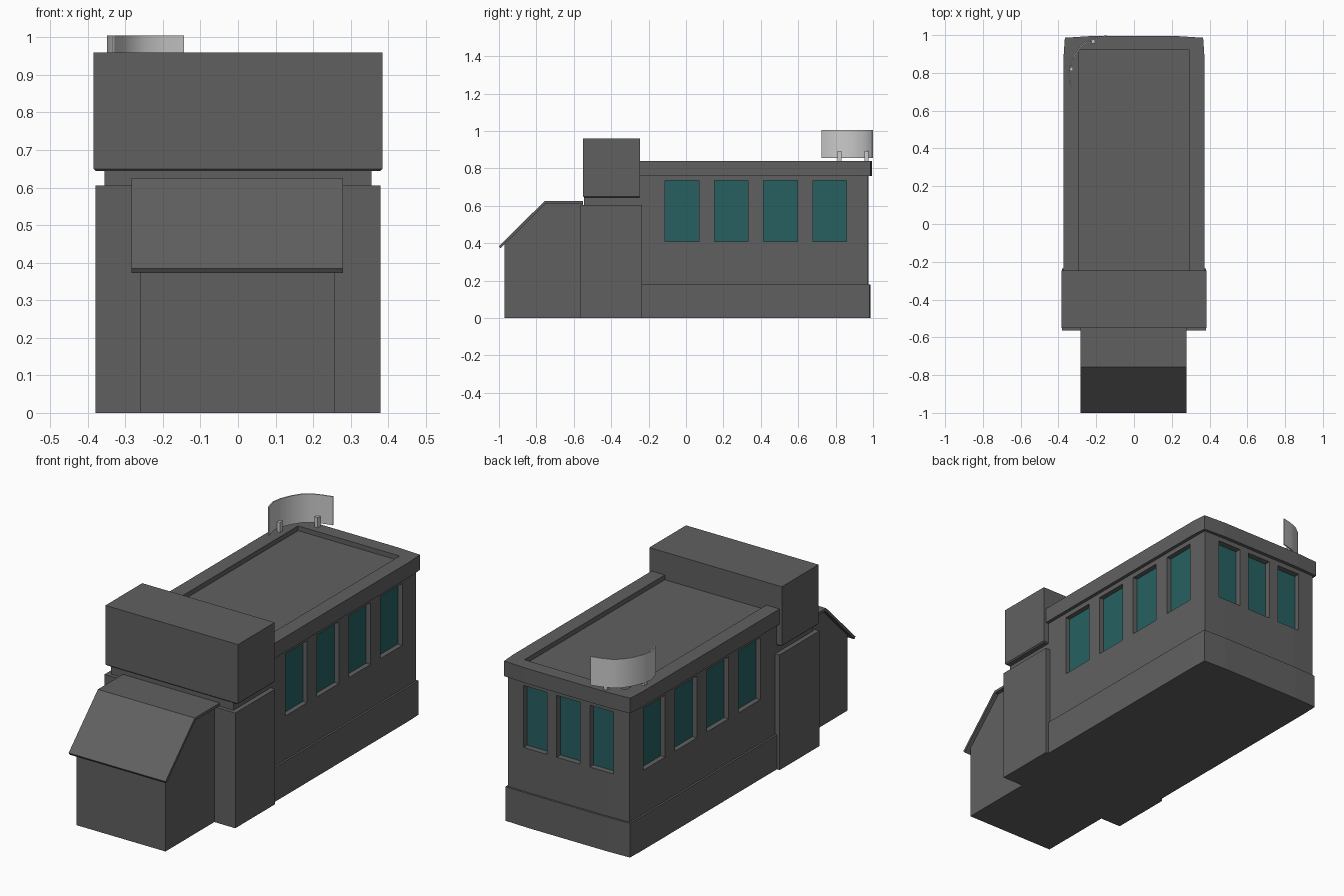
import bpy, bmesh, math
from mathutils import Vector

if "Cube" in bpy.data.objects:
    bpy.data.objects.remove(bpy.data.objects["Cube"])


def material(name, r, g, b):
    mat = bpy.data.materials.new(name)
    mat.diffuse_color = (r, g, b, 1)
    mat.use_nodes = True
    mat.node_tree.nodes["Principled BSDF"].inputs["Base Color"].default_value = mat.diffuse_color
    return mat


dark = material("dark_grey", 0.118, 0.118, 0.118)
glass = material("teal_glass", 0.02, 0.118, 0.12)


def make_object(name, bm, mat=dark):
    bmesh.ops.recalc_face_normals(bm, faces=bm.faces)
    mesh = bpy.data.meshes.new(name)
    bm.to_mesh(mesh)
    bm.free()
    obj = bpy.data.objects.new(name, mesh)
    bpy.context.collection.objects.link(obj)
    if mat:
        mesh.materials.append(mat)
    return obj


def add_box(bm, x, y, z):
    """Add an axis-aligned box given (min, max) ranges."""
    verts = bmesh.ops.create_cube(bm, size=1)["verts"]
    for v in verts:
        v.co = [r[0] + (c + 0.5) * (r[1] - r[0]) for r, c in zip((x, y, z), v.co)]


def box(name, x, y, z, mat=dark):
    bm = bmesh.new()
    add_box(bm, x, y, z)
    return make_object(name, bm, mat)


def prism(name, points, offset):
    """Extrude a closed polygon along an offset vector."""
    bm = bmesh.new()
    face = bm.faces.new([bm.verts.new(p) for p in points])
    top = bmesh.ops.extrude_face_region(bm, geom=[face])["geom"]
    bmesh.ops.translate(bm, vec=Vector(offset),
                        verts=[g for g in top if isinstance(g, bmesh.types.BMVert)])
    return make_object(name, bm)


def cut(obj, cutter):
    """Subtract the cutter, bake the result, remove the cutter."""
    cutter.hide_render = True
    mod = obj.modifiers.new("cut", "BOOLEAN")
    mod.operation = "DIFFERENCE"
    mod.solver = "EXACT"
    mod.object = cutter
    bpy.context.view_layer.objects.active = obj
    bpy.ops.object.modifier_apply(modifier=mod.name)
    bpy.data.objects.remove(cutter)


def hall_layer(name, inset, z0, z1, corner):
    """Slice of the main hall, with its slightly bowed back wall."""
    half = [(0.372, -0.25), (0.372, 0.90), corner, (0.24, 0.994)]
    pts = [(x - inset, y - inset if y > 0 else y, z0) for x, y in half]
    pts += [(-x, y, z) for x, y, z in reversed(pts)]
    return prism(name, pts, (0, 0, z1 - z0))


# Main hall: plinth, walls, overhanging parapet
hall_layer("plinth", 0.008, 0, 0.18, (0.369, 0.989))
walls = hall_layer("hall_walls", 0.018, 0.18, 0.76, (0.370, 0.991))
parapet = hall_layer("parapet", 0, 0.76, 0.84, (0.366, 0.986))
cut(parapet, box("roof_recess", (-0.295, 0.295), (-0.4, 0.92), (0.815, 0.9)))

# Recessed windows: four per side, three at the back
wz = (0.41, 0.735)
recesses = bmesh.new()
panes = bmesh.new()
for i in range(4):
    y0 = -0.111 + i * 0.263
    wy = (y0, y0 + 0.18)
    for s in (-1, 1):
        add_box(recesses, sorted((s * 0.325, s * 0.42)), wy, wz)
        add_box(panes, sorted((s * 0.315, s * 0.328)), wy, wz)
for x in (-0.193, 0, 0.193):
    wx = (x - 0.068, x + 0.068)
    add_box(recesses, wx, (0.942, 1.05), wz)
    add_box(panes, wx, (0.932, 0.945), wz)
cut(walls, make_object("window_recesses", recesses))
make_object("window_panes", panes, glass)

# Front tower: wide base, narrow neck, box on top
box("tower_base", (-0.38, 0.38), (-0.565, -0.235), (0, 0.605))
box("tower_neck", (-0.355, 0.355), (-0.545, -0.25), (0.605, 0.65))
tower = box("tower_box", (-0.385, 0.385), (-0.55, -0.245), (0.644, 0.96))
bm = bmesh.new()
bm.from_mesh(tower.data)
bottom = [e for e in bm.edges if all(v.co.z < 0.7 for v in e.verts)]
bmesh.ops.bevel(bm, geom=bottom, offset=0.006, segments=1, affect="EDGES")
bm.to_mesh(tower.data)
bm.free()

# Entrance vestibule with folded sloping roof
prism("vestibule", [(-0.26, y, z) for y, z in
                    [(-0.97, 0), (-0.97, 0.398), (-0.755, 0.612), (-0.55, 0.612), (-0.55, 0)]],
      (0.518, 0, 0))
prism("vestibule_roof", [(-0.284, y, z) for y, z in
                         [(-1.0, 0.384), (-0.757, 0.625), (-0.55, 0.625),
                          (-0.55, 0.611), (-0.752, 0.611), (-0.992, 0.372)]],
      (0.563, 0, 0))

# Curved upright panel on the rear roof corner (plain light grey)
arc = [(-0.330, 0.725), (-0.346, 0.785), (-0.338, 0.835), (-0.315, 0.890),
       (-0.285, 0.935), (-0.245, 0.966), (-0.200, 0.983), (-0.145, 0.997)]
bm = bmesh.new()
low = [bm.verts.new((x, y, 0.855)) for x, y in arc]
high = [bm.verts.new((x, y, 1.005)) for x, y in arc]
for i in range(len(arc) - 1):
    bm.faces.new((low[i], low[i + 1], high[i + 1], high[i]))
panel = make_object("curved_roof_panel", bm, None)
solid = panel.modifiers.new("thickness", "SOLIDIFY")
solid.thickness = 0.006
solid.offset = 0
bpy.context.view_layer.objects.active = panel
panel.select_set(True)
bpy.ops.object.modifier_apply(modifier=solid.name)
bpy.ops.object.shade_smooth_by_angle(angle=math.radians(40))

# Posts holding the panel
for i, (x, y) in enumerate([(-0.332, 0.820), (-0.215, 0.966)]):
    box(f"panel_post_{i + 1}", (x - 0.009, x + 0.009), (y - 0.011, y + 0.011),
        (0.83, 0.893), None)
